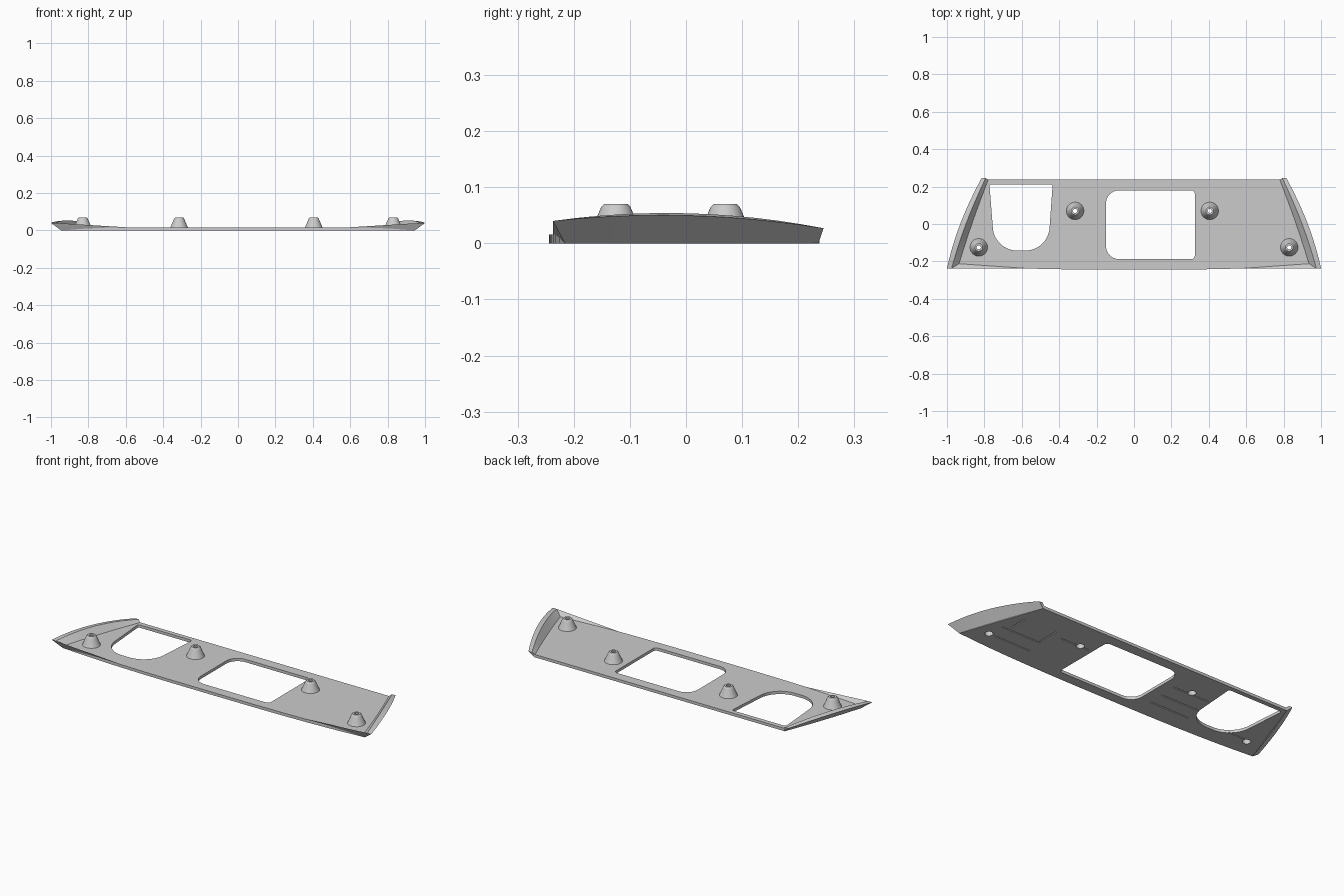
import bpy, bmesh, math
from mathutils import Vector

cube = bpy.data.objects.get("Cube")
if cube:
    bpy.data.objects.remove(cube, do_unlink=True)

grey = bpy.data.materials.new("plain grey")
grey.use_nodes = True
COLOUR = (0.6, 0.6, 0.6, 1)
grey.diffuse_color = COLOUR
grey.node_tree.nodes["Principled BSDF"].inputs["Base Color"].default_value = COLOUR

THICK = 0.016


def finish(bm, name, shade=True):
    bmesh.ops.recalc_face_normals(bm, faces=bm.faces)
    mesh = bpy.data.meshes.new(name)
    bm.to_mesh(mesh)
    bm.free()
    mesh.materials.append(grey)
    obj = bpy.data.objects.new(name, mesh)
    bpy.context.collection.objects.link(obj)
    if shade:
        smooth(obj)
    return obj


def smooth(obj):
    bpy.ops.object.select_all(action='DESELECT')
    obj.select_set(True)
    bpy.context.view_layer.objects.active = obj
    bpy.ops.object.shade_smooth_by_angle(angle=math.radians(30))


def circle(x, y, r, sides=32):
    return [(x + r * math.cos(math.tau * i / sides), y + r * math.sin(math.tau * i / sides))
            for i in range(sides)]


def bridge(bm, a, b):
    """Quads between two closed loops of equal length."""
    for i in range(len(a)):
        j = (i + 1) % len(a)
        bm.faces.new((a[i], a[j], b[j], b[i]))


def prism(bm, outline, z0, z1):
    """Closed upright prism over a flat outline."""
    low, high = [[bm.verts.new((p[0], p[1], z)) for p in outline] for z in (z0, z1)]
    bm.faces.new(low)
    bm.faces.new(high)
    bridge(bm, low, high)


def rounded(corners, steps=10):
    """Fillet every (x, y, radius) corner of a polygon."""
    out = []
    for i, (x, y, r) in enumerate(corners):
        p = Vector((x, y, 0))
        a = (Vector((*corners[i - 1][:2], 0)) - p).normalized()
        b = (Vector((*corners[(i + 1) % len(corners)][:2], 0)) - p).normalized()
        half = a.angle(b) / 2
        centre = p + (a + b).normalized() * r / math.sin(half)
        start = (p + a * r / math.tan(half) - centre).normalized()
        end = (p + b * r / math.tan(half) - centre).normalized()
        out += [centre + r * start.slerp(end, k / steps).normalized() for k in range(steps + 1)]
    return out


def cut(target, bm):
    """Subtract a cutter mesh and discard the cutter."""
    cutter = finish(bm, "cutter", False)
    cutter.hide_render = True
    mod = target.modifiers.new("cut", 'BOOLEAN')
    mod.operation, mod.solver, mod.object = 'DIFFERENCE', 'EXACT', cutter
    graph = bpy.context.evaluated_depsgraph_get()
    mesh = bpy.data.meshes.new_from_object(target.evaluated_get(graph))
    target.modifiers.clear()
    target.data = mesh
    bpy.data.objects.remove(cutter, do_unlink=True)


def lerp(a, b, t):
    return a + (b - a) * t


# Base plate with a slightly bowed front edge
front = [(x, -0.244 + 0.028 * (abs(x) / 0.945) ** 3)
         for x in [-0.945 + 1.89 * i / 16 for i in range(17)]]
bm = bmesh.new()
prism(bm, front + [(0.785, 0.238), (-0.785, 0.238)], 0, THICK)
plate = finish(bm, "base_plate", False)

# Window openings and post holes
POSTS = [(-0.83, -0.125), (-0.315, 0.07), (0.405, 0.07), (0.83, -0.125)]
bm = bmesh.new()
prism(bm, rounded([(-0.15, 0.18, 0.07), (0.325, 0.18, 0.02),
                   (0.325, -0.188, 0.02), (-0.15, -0.188, 0.07)]), -0.1, 0.1)
prism(bm, rounded([(-0.773, 0.212, 0.012), (-0.435, 0.212, 0.012),
                   (-0.46, -0.142, 0.13), (-0.745, -0.142, 0.13)], 14), -0.1, 0.1)
for x, y in POSTS:
    prism(bm, circle(x, y, 0.021), -0.1, 0.1)
cut(plate, bm)

# Shallow grooves in the underside
GROOVES = [(0.57, -0.125, 0.79, -0.125), (0.582, -0.032, 0.82, -0.032),
           (0.586, -0.02, 0.586, 0.098), (0.785, 0.0, 0.785, 0.096),
           (0.35, 0.067, 0.518, 0.067), (-0.43, 0.056, -0.213, 0.056),
           (-0.5, -0.042, -0.217, -0.042), (-0.455, -0.13, -0.218, -0.13),
           (-0.83, -0.112, -0.61, -0.112)]
bm = bmesh.new()
w = 0.003
for x0, y0, x1, y1 in GROOVES:
    prism(bm, [(x0 - w, y0 - w), (x1 + w, y0 - w), (x1 + w, y1 + w), (x0 - w, y1 + w)], -0.01, 0.005)
cut(plate, bm)
smooth(plate)

# Hollow tapered posts
PROFILE = [(0.021, 0.001), (0.024, THICK - 0.002), (0.048, THICK - 0.002), (0.045, 0.02),
           (0.029, 0.058), (0.026, 0.065), (0.021, 0.07), (0.011, 0.07), (0.011, 0.05),
           (0.021, 0.04)]
for n, (x, y) in enumerate(POSTS):
    bm = bmesh.new()
    rings = [[bm.verts.new((*p, z)) for p in circle(x, y, r)] for r, z in PROFILE]
    for k in range(len(rings)):
        bridge(bm, rings[k - 1], rings[k])
    finish(bm, f"post_{n + 1}")

# Raised end lips and the front corner ramps that run into them
STATIONS = 13
for side, label in ((1, "left"), (-1, "right")):
    bm = bmesh.new()
    rows = []
    for s in range(STATIONS):
        t = s / (STATIONS - 1)
        bow = 4 * t * (1 - t)
        crest = 0.04 + 0.0672 * t - 0.0802 * t * t
        y_low, y_high = lerp(-0.216, 0.236, t), lerp(-0.237, 0.245, t)
        section = [(lerp(0.945, 0.785, t) + 0.006 * bow, y_low, 0),
                   (lerp(1.0, 0.815, t) + 0.02 * bow, y_high, crest - 0.004 * bow),
                   (lerp(0.975, 0.793, t) + 0.013 * bow, y_high, crest),
                   (lerp(0.935, 0.778, t) + 0.006 * bow, y_low, THICK - 0.001)]
        rows.append([bm.verts.new((side * px, py, pz)) for px, py, pz in section])
    for a, b in zip(rows, rows[1:]):
        bridge(bm, a, b)
    bm.faces.new(rows[0])
    bm.faces.new(rows[-1])
    finish(bm, f"{label}_end_lip")

    bm = bmesh.new()
    points = [(0.55, -0.237, 0.014), (0.945, -0.216, 0), (1.0, -0.237, 0.04),
              (0.975, -0.237, 0.04), (0.935, -0.21, 0.014)]
    for px, py, pz in points:
        bm.verts.new((side * px, py, pz))
    bmesh.ops.convex_hull(bm, input=bm.verts)
    finish(bm, f"{label}_front_ramp")
